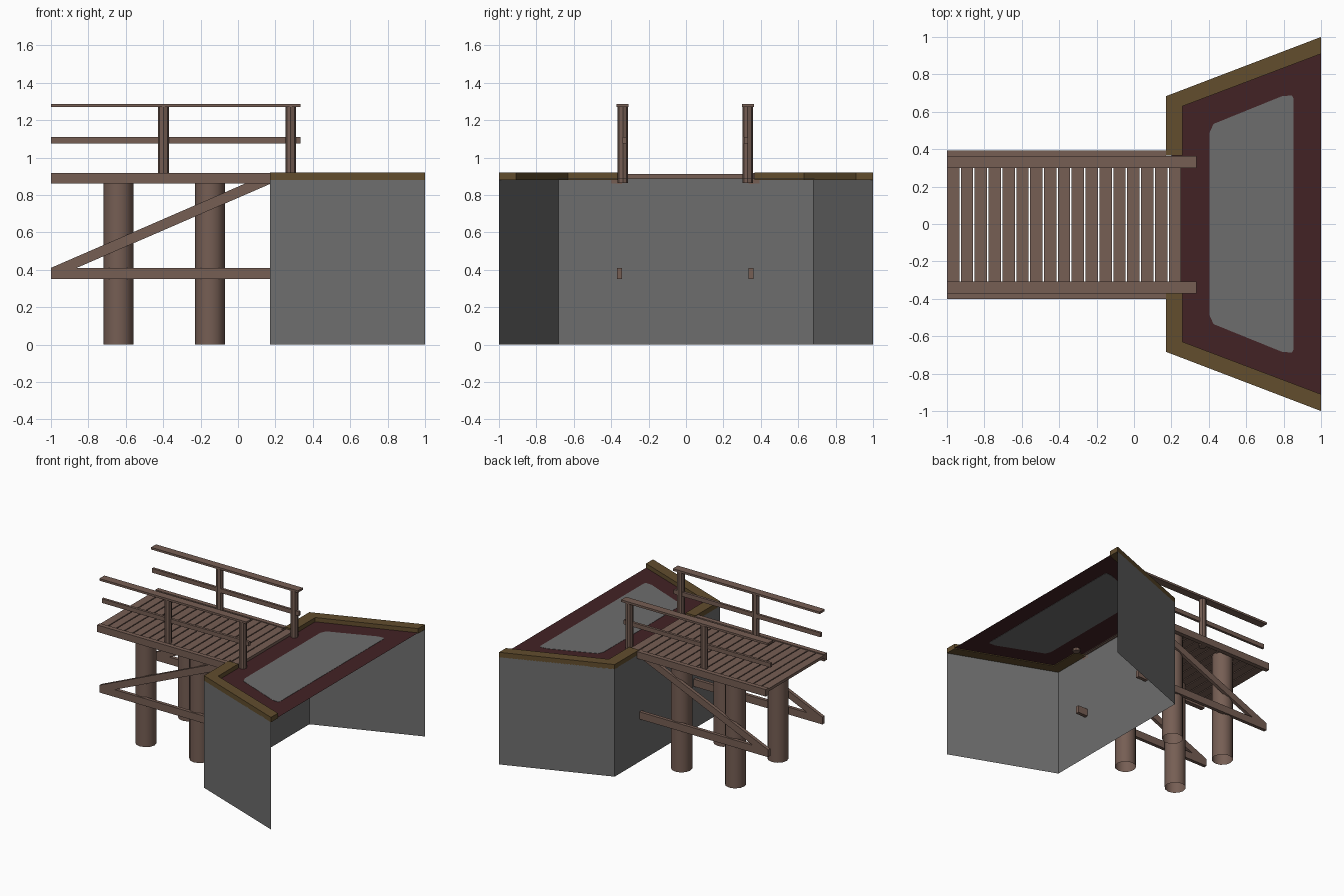
import bpy, bmesh, math

if "Cube" in bpy.data.objects:
    bpy.data.objects.remove(bpy.data.objects["Cube"])

def material(name, rgb):
    m = bpy.data.materials.new(name)
    m.diffuse_color = (*rgb, 1)
    m.use_nodes = True
    m.node_tree.nodes["Principled BSDF"].inputs["Base Color"].default_value = m.diffuse_color
    return m

WOOD = material("brown wood", (0.18, 0.112, 0.088))
GREY = material("concrete grey", (0.155, 0.155, 0.155))
TRIM = material("olive brown trim", (0.122, 0.075, 0.027))
RED = material("dark red floor", (0.055, 0.016, 0.018))

def finish(name, bm, mat, recalc=True):
    if recalc:
        bmesh.ops.recalc_face_normals(bm, faces=bm.faces[:])
    me = bpy.data.meshes.new(name)
    bm.to_mesh(me)
    bm.free()
    me.materials.append(mat)
    ob = bpy.data.objects.new(name, me)
    bpy.context.collection.objects.link(ob)
    return ob

def prism(name, pts, vec, mat):
    """Extrude a flat 3D outline along vec."""
    bm = bmesh.new()
    f = bm.faces.new([bm.verts.new(p) for p in pts])
    ext = bmesh.ops.extrude_face_region(bm, geom=[f], use_keep_orig=True)
    bmesh.ops.translate(bm, vec=vec, verts=[v for v in ext["geom"] if isinstance(v, bmesh.types.BMVert)])
    return finish(name, bm, mat)

def box(name, x0, x1, y0, y1, z0, z1, mat):
    return prism(name, [(x0, y0, z0), (x1, y0, z0), (x1, y1, z0), (x0, y1, z0)], (0, 0, z1 - z0), mat)

def cylinder(name, x, y, z0, z1, r, sides, mat, caps):
    bm = bmesh.new()
    bmesh.ops.create_cone(bm, cap_ends=caps, segments=sides, radius1=r, radius2=r, depth=z1 - z0)
    bmesh.ops.translate(bm, vec=(x, y, (z0 + z1) / 2), verts=bm.verts[:])
    ob = finish(name, bm, mat)
    for p in ob.data.polygons:
        p.use_smooth = len(p.vertices) == 4
    ob.data.set_sharp_from_angle(angle=math.radians(40))
    return ob

SHIFT = -0.004  # walkway sits very slightly off centre

# Deck planks
N, PITCH = 17, 1.26 / 17
for i in range(N):
    x = -1 + i * PITCH
    box(f"deck_plank_{i + 1}", x, x + PITCH - 0.008, -0.362, 0.36, 0.888, 0.911, WOOD)

for s, side in ((-1, "front"), (1, "back")):
    def ys(a, b):
        return sorted((s * a + SHIFT, s * b + SHIFT))
    # Side beam and handrails
    box(f"{side}_deck_beam", -1, 0.17, *ys(0.36, 0.397), 0.86, 0.917, WOOD)
    box(f"{side}_top_rail", -1, 0.335, *ys(0.303, 0.368), 1.27, 1.287, WOOD)
    box(f"{side}_middle_rail", -1, 0.335, *ys(0.315, 0.336), 1.075, 1.11, WOOD)
    for i, x in enumerate((-0.398, 0.282)):
        cylinder(f"{side}_rail_post_{i + 1}", x, s * 0.334 + SHIFT, 0.865, 1.275, 0.029, 8, WOOD, True)
    # Piles
    for i, x in enumerate((-0.64, -0.15)):
        cylinder(f"{side}_pile_{i + 1}", x, s * 0.276 + SHIFT, 0, 0.89, 0.08, 12, WOOD, False)
    # Lower brace and diagonal brace
    y0, y1 = ys(0.338, 0.366)
    box(f"{side}_lower_brace", -1, 0.26, y0, y1, 0.35, 0.41, WOOD)
    prism(f"{side}_diagonal_brace",
          [(-1, y0, 0.35), (0.17, y0, 0.858), (0.17, y0, 0.918), (-1, y0, 0.41)], (0, y1 - y0, 0), WOOD)
    # Trim along the top of the wall
    prism(f"{side}_wall_trim",
          [(x, s * y, 0.88) for x, y in ((0.17, 0.366), (0.17, 0.683), (1, 1), (1, 0.91), (0.26, 0.63), (0.26, 0.366))],
          (0, 0, 0.041), TRIM)

# Retaining wall: one open sheet with two splayed wings
bm = bmesh.new()
line = ((1, -1), (0.17, -0.683), (0.17, 0.683), (1, 1))
low = [bm.verts.new((x, y, 0)) for x, y in line]
top = [bm.verts.new((x, y, 0.885)) for x, y in line]
for i in range(3):
    bm.faces.new((low[i + 1], low[i], top[i], top[i + 1]))
finish("retaining_wall", bm, GREY, False)

# Floor sheet behind the wall, with grey centre panel flush in it
bm = bmesh.new()
bm.faces.new([bm.verts.new((x, y, 0.886)) for x, y in ((1, -0.96), (1, 0.96), (0.2, 0.655), (0.2, -0.655))])
finish("floor_sheet", bm, RED, False)
half = ((0.405, 0.49), (0.425, 0.535), (0.79, 0.683), (0.845, 0.688), (0.853, 0.67))
outline = [(x, y, 0.884) for x, y in half] + [(x, -y, 0.884) for x, y in reversed(half)]
prism("floor_centre_panel", outline, (0, 0, 0.004), GREY)
